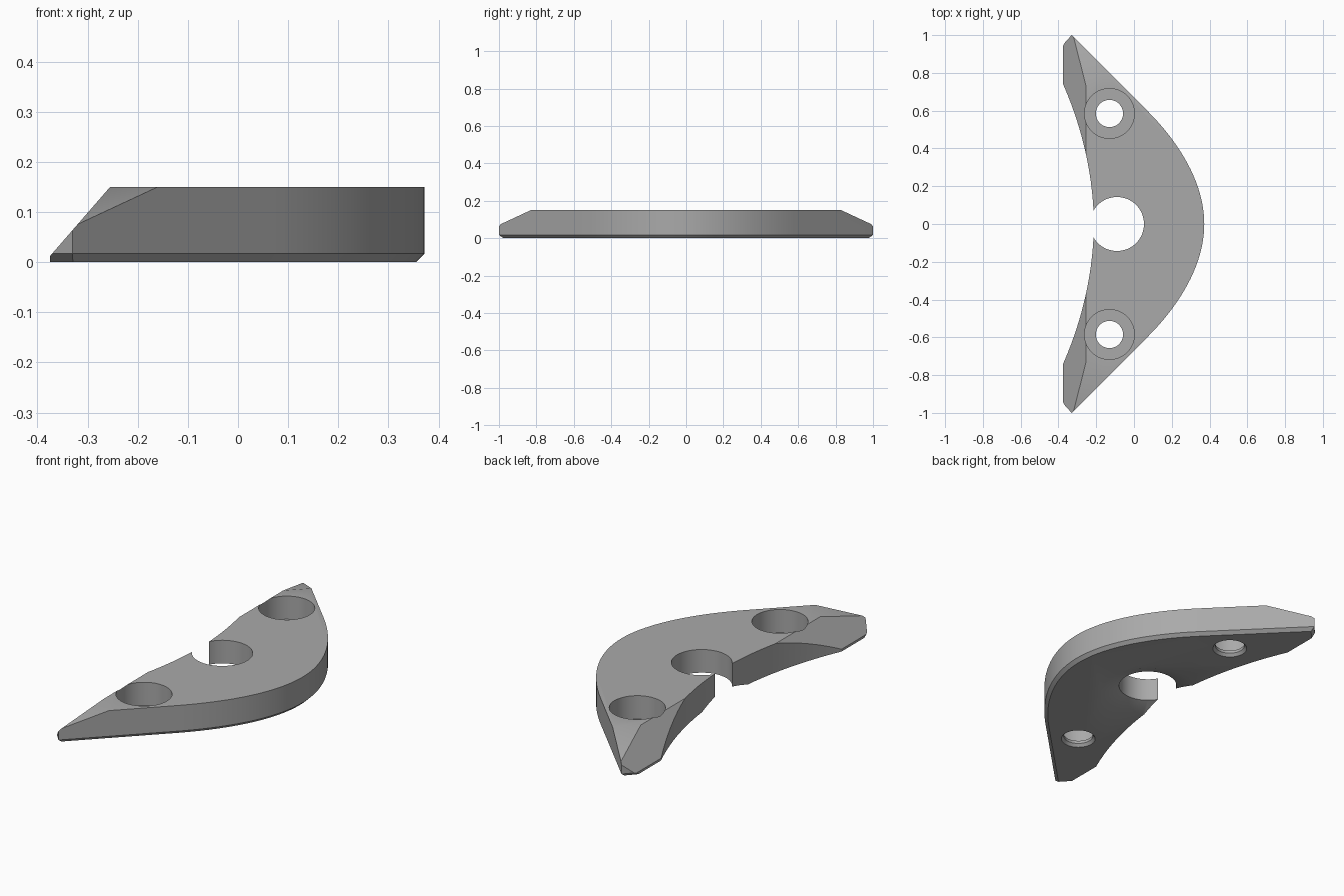
import bpy, bmesh
from mathutils import Vector
from mathutils.geometry import interpolate_bezier

cube = bpy.data.objects.get("Cube")
if cube:
    bpy.data.objects.remove(cube)

HEIGHT = 0.15
CHAMFER = 0.017

grey = bpy.data.materials.new("plain_grey")
grey.use_nodes = True
colour = (0.4, 0.4, 0.4, 1)
grey.diffuse_color = colour
grey.node_tree.nodes["Principled BSDF"].inputs["Base Color"].default_value = colour


def add_object(name, bm):
    mesh = bpy.data.meshes.new(name)
    bm.to_mesh(mesh)
    bm.free()
    mesh.materials.append(grey)
    ob = bpy.data.objects.new(name, mesh)
    bpy.context.collection.objects.link(ob)
    return ob


def curve(a, b, c, d, n):
    return [(p.x, p.y) for p in interpolate_bezier(Vector(a), Vector(b), Vector(c), Vector(d), n)]


def turned_cutter(name, x, y, profile, sides=64):
    """Solid of revolution from (radius, z) pairs, listed bottom to top."""
    bm = bmesh.new()
    rings = []
    for r, z in profile:
        ring = bmesh.ops.create_circle(bm, segments=sides, radius=r)["verts"]
        for v in ring:
            v.co += Vector((x, y, z))
        rings.append(ring)
    for low, high in zip(rings, rings[1:]):
        for i in range(sides):
            j = (i + 1) % sides
            bm.faces.new((low[i], low[j], high[j], high[i]))
    bm.faces.new(rings[0])
    bm.faces.new(rings[-1])
    bmesh.ops.recalc_face_normals(bm, faces=bm.faces)
    ob = add_object(name, bm)
    ob.hide_render = True
    return ob


# Crescent outline: the half with +y, then its mirror image
outer = curve((0.372, 0), (0.372, 0.2), (0.26, 0.41), (0.07, 0.6), 20)
inner = curve((-0.375, 0.74), (-0.27, 0.5), (-0.215, 0.25), (-0.212, 0), 14)
half = outer + [(-0.33, 1.0), (-0.375, 0.95)] + inner
outline = half + [(x, -y) for x, y in half[-2:0:-1]]

bm = bmesh.new()
base = bm.faces.new([bm.verts.new((x, y, 0)) for x, y in outline])
top = bmesh.ops.extrude_face_region(bm, geom=[base])["geom"]
for v in top:
    if isinstance(v, bmesh.types.BMVert):
        v.co.z = HEIGHT
bmesh.ops.recalc_face_normals(bm, faces=bm.faces)

# Chamfer under the convex rim and the tips
rim = []
for e in bm.edges:
    mid = (e.verts[0].co + e.verts[1].co) / 2
    if mid.z < 0.001 and (mid.x > 0 or abs(mid.y) > 0.96 or mid.x + abs(mid.y) > 0.6):
        rim.append(e)
bmesh.ops.bevel(bm, geom=rim, offset=CHAMFER, segments=1, affect='EDGES', clamp_overlap=True)


def slice_off(point, normal):
    cut = bmesh.ops.bisect_plane(bm, geom=bm.verts[:] + bm.edges[:] + bm.faces[:],
                                 plane_co=point, plane_no=normal, clear_outer=True)
    edges = [e for e in cut["geom_cut"] if isinstance(e, bmesh.types.BMEdge)]
    bmesh.ops.holes_fill(bm, edges=[e for e in bm.edges if e.is_boundary], sides=0)
    return edges


# Sloping faces on the concave side and on both tips
slice_off((-0.255, 0, HEIGHT), (-1.15, 0, 1))
for side in (1, -1):
    slice_off((-0.16, 0.83 * side, HEIGHT), (-0.233, 0.233 * side, 1))
bmesh.ops.recalc_face_normals(bm, faces=bm.faces)
plate = add_object("crescent_plate", bm)

# Centre hole with a countersunk underside, and two counterbored screw holes
cutters = [turned_cutter("centre_hole_cutter", -0.09, 0,
                         [(0.24, -0.01), (0.23, 0), (0.143, 0.03), (0.143, 0.3)])]
for side, label in ((1, "back"), (-1, "front")):
    cutters.append(turned_cutter(label + "_screw_hole_cutter", -0.13, 0.585 * side,
                                 [(0.094, -0.01), (0.084, 0), (0.072, 0.015),
                                  (0.072, 0.03), (0.132, 0.03), (0.132, 0.3)]))
for cutter in cutters:
    mod = plate.modifiers.new(cutter.name, 'BOOLEAN')
    mod.operation = 'DIFFERENCE'
    mod.solver = 'EXACT'
    mod.object = cutter

# Bake the cuts, drop the cutters, shade curved walls smooth
bpy.ops.object.select_all(action='DESELECT')
plate.select_set(True)
bpy.context.view_layer.objects.active = plate
for mod in list(plate.modifiers):
    bpy.ops.object.modifier_apply(modifier=mod.name)
for cutter in cutters:
    bpy.data.objects.remove(cutter)
bpy.ops.object.shade_smooth_by_angle(angle=0.35)
